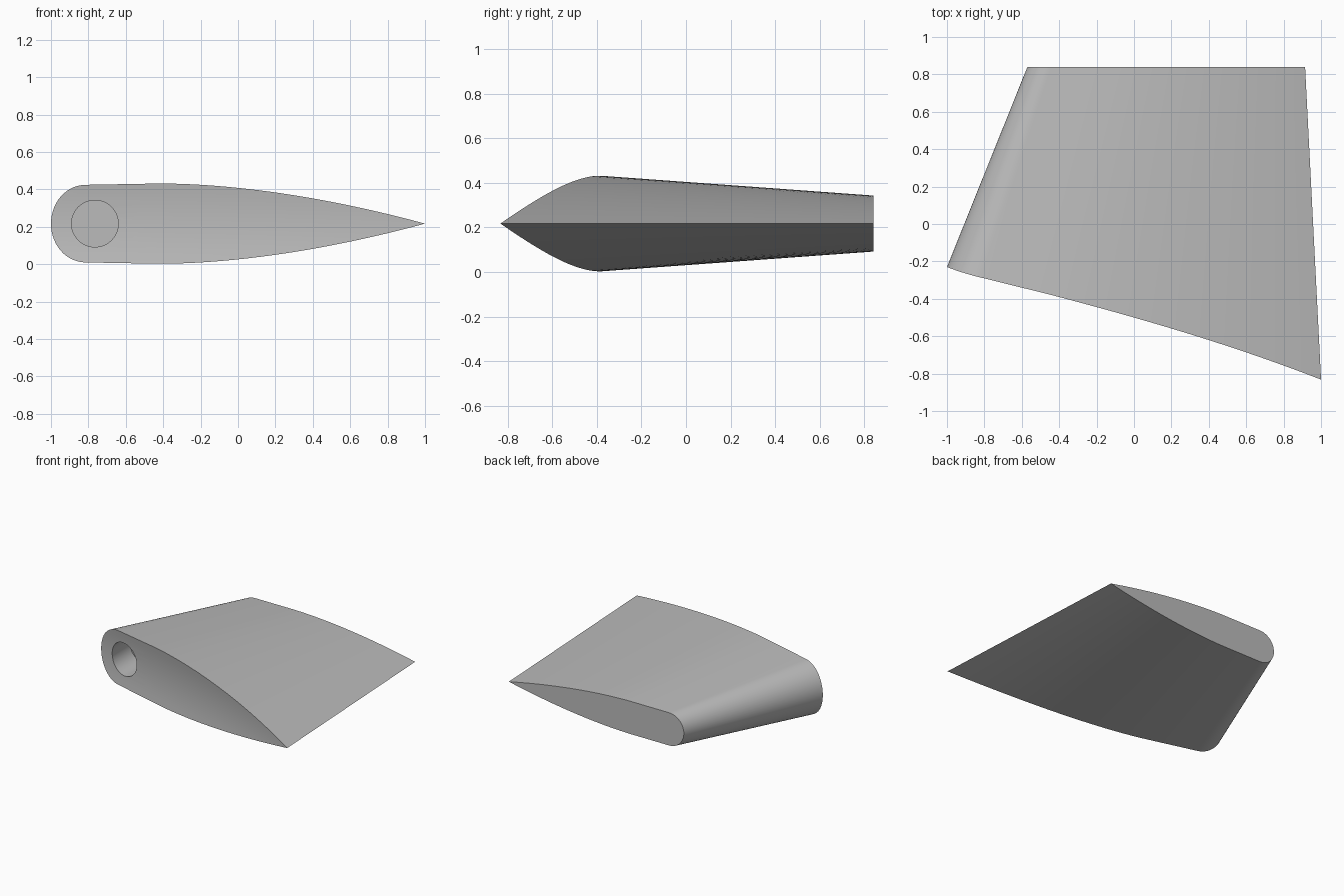
import bpy
import bmesh
import math

cube = bpy.data.objects.get("Cube")
if cube:
    bpy.data.objects.remove(cube, do_unlink=True)

MID_Z = 0.217       # height of the chord plane
TIP_Y = 0.84        # flat outer end
BODY_R = 1.3        # radius of the hull that the root is cut to
FLAT_END = 0.3      # chord fraction where the tail taper begins
NOSE, TAIL, ACROSS = 14, 22, 10


def section(y, part, t):
    """Chord position and half thickness of the fin at span y."""
    lead = -1 + 0.402 * (y + 0.23)
    trail = 1 - 0.051 * (y + 0.83)
    thick = 0.2135 - 0.0727 * (y + 0.37)
    if part == "nose":
        angle = t * math.pi / 2
        return lead + thick * (1 - math.cos(angle)), thick * math.sin(angle)
    start = lead + FLAT_END * (trail - lead)
    return start + t * (trail - start), thick * (1 - t ** 1.75)


def root_y(x, z):
    """Concave root surface that fits a round, tapering hull."""
    return -0.486 - 0.301 * x - 0.045 * x * x - z * z / (2 * BODY_R)


def root_station(part, t):
    y = -0.4
    for _ in range(25):
        x, h = section(y, part, t)
        y = root_y(x, h)
    return x, h


# Stations from the round nose to the sharp trailing edge
stations = [("nose", i / NOSE) for i in range(NOSE + 1)]
stations += [("tail", i / TAIL) for i in range(TAIL + 1)]

# Fin: curved root, flat tip, straight skins between them
bm = bmesh.new()
root, tip = [], []
for part, t in stations:
    x, h = root_station(part, t)
    zs = [h * (2 * j / ACROSS - 1) for j in range(ACROSS + 1)]
    root.append([bm.verts.new((x, root_y(x, z), MID_Z + z)) for z in zs])
    x, h = section(TIP_Y, part, t)
    tip.append([bm.verts.new((x, TIP_Y, MID_Z + s * h)) for s in (-1, 1)])

for i in range(len(stations) - 1):
    for j in range(ACROSS):
        bm.faces.new((root[i][j], root[i + 1][j], root[i + 1][j + 1], root[i][j + 1]))
    bm.faces.new((tip[i][0], tip[i][1], tip[i + 1][1], tip[i + 1][0]))
    for side in (0, -1):
        quad = (root[i][side], root[i + 1][side], tip[i + 1][side], tip[i][side])
        bm.faces.new(quad if side else quad[::-1])

bmesh.ops.remove_doubles(bm, verts=bm.verts, dist=1e-5)
bmesh.ops.recalc_face_normals(bm, faces=bm.faces)
mesh = bpy.data.meshes.new("fin")
bm.to_mesh(mesh)
bm.free()
fin = bpy.data.objects.new("fin", mesh)
bpy.context.collection.objects.link(fin)

# Blind pivot hole in the root
FLOOR_Y, MOUTH_Y = -0.04, -0.7
bpy.ops.mesh.primitive_cylinder_add(
    vertices=48, radius=0.125, depth=FLOOR_Y - MOUTH_Y,
    location=(-0.765, (FLOOR_Y + MOUTH_Y) / 2, MID_Z),
    rotation=(math.pi / 2, 0, 0))
cutter = bpy.context.object
cutter.name = "pivot_hole_cutter"
cutter.hide_render = True

bpy.ops.object.select_all(action="DESELECT")
fin.select_set(True)
bpy.context.view_layer.objects.active = fin
cut = fin.modifiers.new("pivot_hole", "BOOLEAN")
cut.operation = "DIFFERENCE"
cut.solver = "EXACT"
cut.object = cutter
bpy.ops.object.modifier_apply(modifier=cut.name)
bpy.data.objects.remove(cutter, do_unlink=True)

# Single grey finish
grey = bpy.data.materials.new("plain_grey")
grey.use_nodes = True
colour = (0.5, 0.5, 0.5, 1)
grey.diffuse_color = colour
grey.node_tree.nodes["Principled BSDF"].inputs["Base Color"].default_value = colour
fin.data.materials.clear()
fin.data.materials.append(grey)
for poly in fin.data.polygons:
    poly.material_index = 0
bpy.ops.object.shade_smooth_by_angle(angle=math.radians(30))
